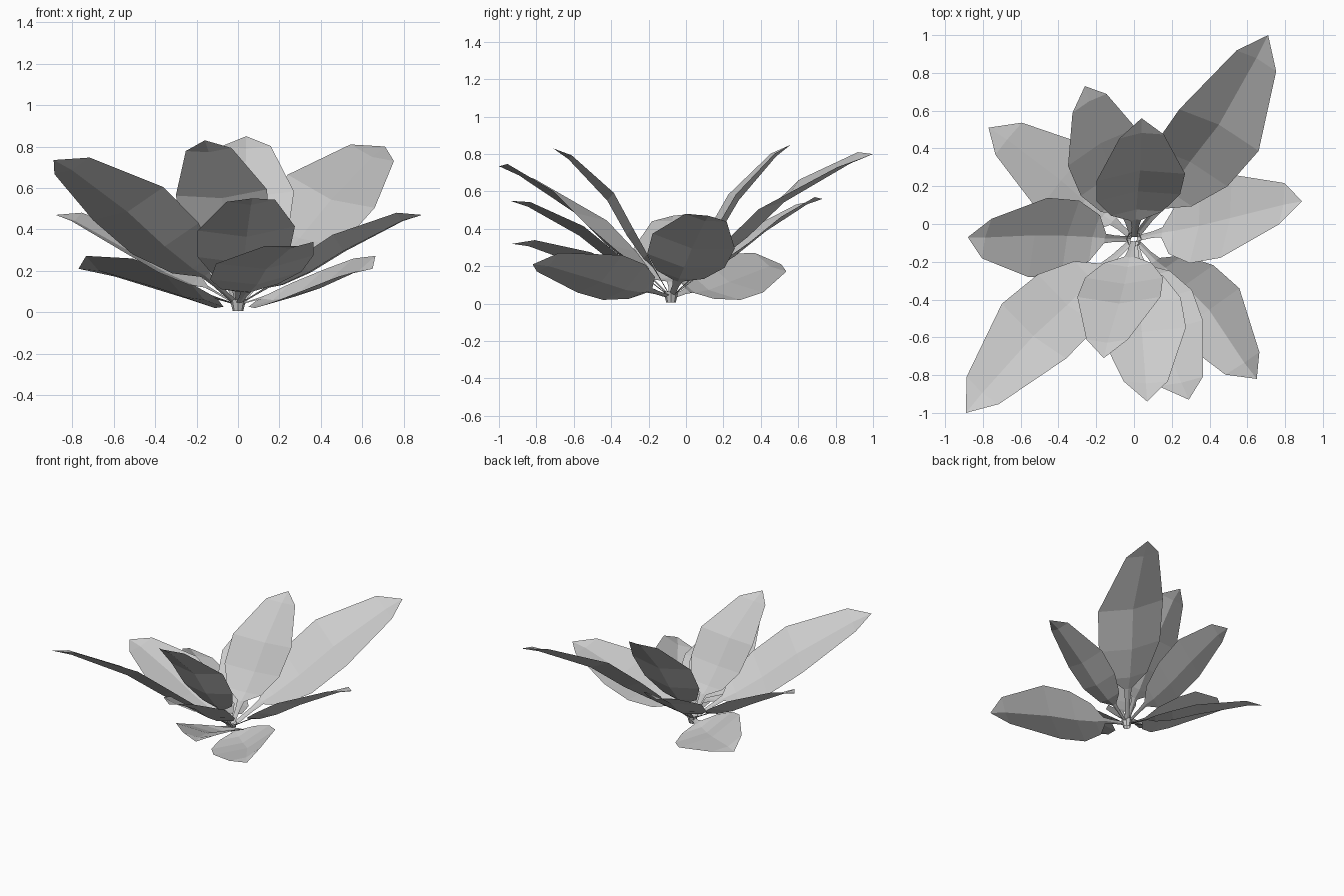
import bpy, bmesh
from mathutils import Vector

if "Cube" in bpy.data.objects:
    bpy.data.objects.remove(bpy.data.objects["Cube"])

HUB = Vector((0, -0.08, 0.035))

# shared leaf outline: (segment, position along segment, half-width factor, arch)
# segment 0 runs hub -> widest point, segment 1 runs widest point -> tip
PROFILE = [(0, 0.03, 0.07, 0), (0, 0.2, 0.08, 0), (0, 0.30, 0.12, 0), (0, 0.41, 0.58, 0),
           (0, 0.66, 0.94, 0), (1, 0.0, 1.0, 0.005), (1, 0.76, 0.5, 0.028)]
FOLD = 0.2


def leaf(name, mid, half, tip):
    """Creased low-poly leaf: narrow stalk, broad blade, blunt arched tip."""
    mid, half, tip = Vector(mid), Vector(half), Vector(tip)
    normal = (tip - HUB).cross(half).normalized()
    if normal.z < 0:
        normal = -normal
    bm = bmesh.new()
    rows = []
    for seg, t, w, arch in PROFILE:
        c = HUB.lerp(mid, t) if seg == 0 else mid.lerp(tip, t)
        c = c + normal * arch
        rib = c - normal * (FOLD * w * half.length)
        rows.append([bm.verts.new(p) for p in (c - half * w, rib, c + half * w)])
    for a, b in zip(rows, rows[1:]):
        for i in (0, 1):
            bm.faces.new((a[i], a[i + 1], b[i + 1], b[i]))
    end = bm.verts.new(tip)
    for i in (0, 1):
        bm.faces.new((rows[-1][i], rows[-1][i + 1], end))
    # upper surface faces up
    bmesh.ops.recalc_face_normals(bm, faces=bm.faces)
    if sum(f.normal.z * f.calc_area() for f in bm.faces) < 0:
        bmesh.ops.reverse_faces(bm, faces=bm.faces)
    me = bpy.data.meshes.new(name)
    bm.to_mesh(me)
    bm.free()
    bpy.context.collection.objects.link(bpy.data.objects.new(name, me))


# steep inner pair
leaf("inner_leaf_back", (.035, .25, .58), (.235, .02, 0), (.04, .56, .85))
leaf("inner_leaf_front", (-.08, -.39, .575), (.22, 0, .015), (-.16, -.71, .83))
# long diagonal pair
leaf("long_leaf_back_right", (.45, .5, .58), (.21, -.11, -.08), (.71, 1.0, .80))
leaf("long_leaf_front_left", (-.53, -.57, .52), (.17, -.145, .08), (-.89, -1.0, .735))
# middle tier
leaf("middle_leaf_back", (-.17, .41, .42), (.18, .1, .04), (-.26, .73, .56))
leaf("middle_leaf_front", (.04, -.55, .40), (.235, 0, .01), (.07, -.94, .55))
leaf("side_leaf_right", (.49, .04, .33), (-.03, -.22, .04), (.89, .12, .47))
leaf("side_leaf_left", (-.51, -.07, .33), (.05, .21, .04), (-.88, -.07, .47))
# low outer leaves
leaf("low_leaf_front", (.13, -.56, .25), (.235, .05, .02), (.29, -.93, .32))
leaf("low_leaf_back_left", (-.37, .24, .155), (.14, .17, -.1), (-.77, .51, .21))
leaf("low_leaf_front_right", (.38, -.46, .155), (-.18, -.12, -.1), (.65, -.82, .21))

# small root crown joining the stalks
bpy.ops.mesh.primitive_cone_add(vertices=8, radius1=0.025, radius2=0.04, depth=0.06,
                                end_fill_type='NOTHING', location=(0, -0.08, 0.035))
bpy.context.object.name = "root_crown"
